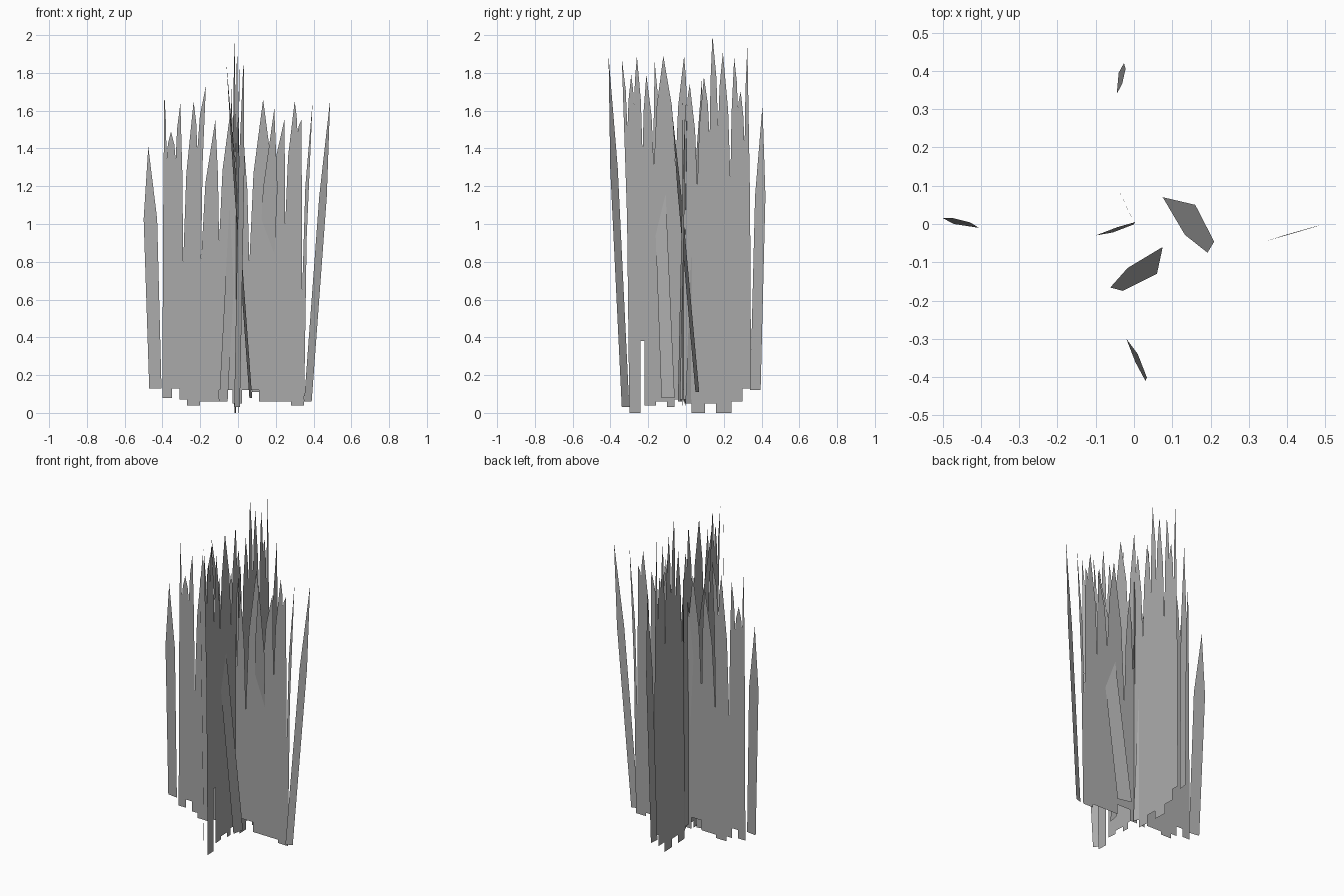
import bpy
from mathutils import Vector

# Remove only the default cube
default_cube = bpy.data.objects.get("Cube")
if default_cube:
    bpy.data.objects.remove(default_cube, do_unlink=True)

# One flat grey for the whole plant
grass_grey = bpy.data.materials.new("grass_grey")
grass_grey.use_nodes = True
grey_colour = (0.4, 0.4, 0.4, 1)
grass_grey.diffuse_color = grey_colour
principled = grass_grey.node_tree.nodes["Principled BSDF"]
principled.inputs["Base Color"].default_value = grey_colour


def make_sheet(name, outline):
    """Create one flat, single-sided sheet from a closed outline."""
    mesh = bpy.data.meshes.new(name)
    mesh.from_pydata(outline, [], [list(range(len(outline)))])
    mesh.materials.append(grass_grey)
    mesh.update()
    sheet = bpy.data.objects.new(name, mesh)
    bpy.context.scene.collection.objects.link(sheet)
    return sheet


def grass_edge(points):
    """Join notches and tips, bulging every blade edge outwards."""
    edge = [points[0]]
    for previous, current in zip(points, points[1:]):
        low, high = sorted((previous, current), key=lambda point: point[1])
        across = low[0] + (high[0] - low[0]) * 0.3
        upward = low[1] + (high[1] - low[1]) * 0.55
        edge.append((across, upward))
        edge.append(current)
    return edge


def stepped_base(steps, end):
    """Turn (start, height) steps into a stepped line, right to left."""
    starts = [start for start, height in steps]
    ends = starts[1:] + [end]
    line = []
    for (start, height), stop in zip(steps, ends):
        line += [(start, height), (stop, height)]
    return line[::-1]


def make_card(name, crown, steps, end, place):
    """Build a card of joined blades and place it in its upright plane."""
    base = stepped_base(steps, end)
    full = grass_edge([base[-1]] + crown + [base[0]])
    outline = full + base[1:-1]
    return make_sheet(name, [place(across, up) for across, up in outline])


def make_blade(name, base_a, base_b, base_z, tip, shoulder=0.68, width=1.0):
    """Build a free leaning blade: straight sides, shoulders and a point."""
    a = Vector((*base_a, base_z))
    b = Vector((*base_b, base_z))
    top = Vector(tip)
    middle = (a + b) / 2
    half = (b - a) / 2 * width
    neck = middle.lerp(top, shoulder)
    return make_sheet(name, [a, b, neck + half, top, neck - half])


# Card running left to right: notches and tips in turn
wide_crown = [
    (-0.39, 1.7), (-0.378, 1.34), (-0.355, 1.49), (-0.33, 1.34),
    (-0.305, 1.64), (-0.29, 0.8), (-0.235, 1.65), (-0.215, 1.39),
    (-0.17, 1.73), (-0.195, 0.81), (-0.12, 1.55), (-0.1, 0.9),
    (-0.04, 1.6), (0, 1), (0.025, 1.5), (0.06, 0.79),
    (0.133, 1.66), (0.18, 1.1), (0.245, 1.55), (0.25, 1),
    (0.3, 1.65), (0.315, 1.48), (0.335, 1.55), (0.34, 0.65),
    (0.395, 1.65),
]
wide_steps = [
    (-0.4, 0.08), (-0.35, 0.13), (-0.31, 0.07), (-0.27, 0.04),
    (-0.2, 0.06), (-0.1, 0.12), (-0.03, 0.05), (0.02, 0.12),
    (0.11, 0.06), (0.28, 0.04),
]
make_card("wide_grass_card", wide_crown, wide_steps, 0.35,
          lambda across, up: (across, -0.01 - across * 0.025, up))

# Card running front to back
deep_crown = [
    (-0.34, 1.88), (-0.31, 1.5), (-0.29, 1.79), (-0.275, 1.6),
    (-0.26, 1.89), (-0.23, 1.37), (-0.21, 1.79), (-0.17, 1.3),
    (-0.12, 1.89), (-0.055, 1.3), (-0.01, 1.89), (0.005, 1.6),
    (0.02, 1.74), (0.06, 1.2), (0.095, 1.78), (0.125, 1.45),
    (0.14, 2), (0.17, 1.5), (0.195, 1.91), (0.235, 1.23),
    (0.255, 1.88), (0.275, 1.6), (0.29, 1.7), (0.31, 1.4),
    (0.325, 1.95),
]
deep_steps = [
    (-0.3, 0), (-0.24, 0.38), (-0.22, 0.04), (-0.16, 0.06),
    (-0.1, 0.03), (-0.06, 0.07), (0.03, 0), (0.1, 0.05),
    (0.16, 0), (0.24, 0.06), (0.3, 0.13),
]
make_card("deep_grass_card", deep_crown, deep_steps, 0.345,
          lambda across, up: (-0.01 - across * 0.05, across, up))

# Free blades leaning away from the two cards
make_blade("left_leaning_blade", (0.35, -0.043), (0.39, -0.03), 0.06,
           (0.488, -0.003, 1.66))
make_blade("right_leaning_blade", (-0.47, 0), (-0.405, -0.01), 0.13,
           (-0.475, 0.016, 1.41), 0.7, 1.1)
make_blade("front_leaning_blade", (0.01, -0.34), (-0.02, -0.3), 0.03,
           (0.03, -0.41, 1.89))
make_blade("back_leaning_blade", (-0.045, 0.34), (-0.04, 0.395), 0.12,
           (-0.022, 0.405, 1.63))
make_blade("inner_left_blade", (0.075, 0.07), (0.16, 0.05), 0.11,
           (0.192, -0.075, 1.61), 0.72, 0.9)
make_blade("inner_front_blade", (0.06, -0.13), (0.075, -0.06), 0.08,
           (-0.062, -0.166, 1.86), 0.7, 0.85)
make_blade("inner_right_blade", (-0.1, -0.03), (-0.055, -0.022), 0.06,
           (0.003, 0.005, 1.58))
make_blade("inner_back_blade", (0.003, -0.003), (-0.015, 0.035), 0.05,
           (-0.038, 0.085, 1.78))
